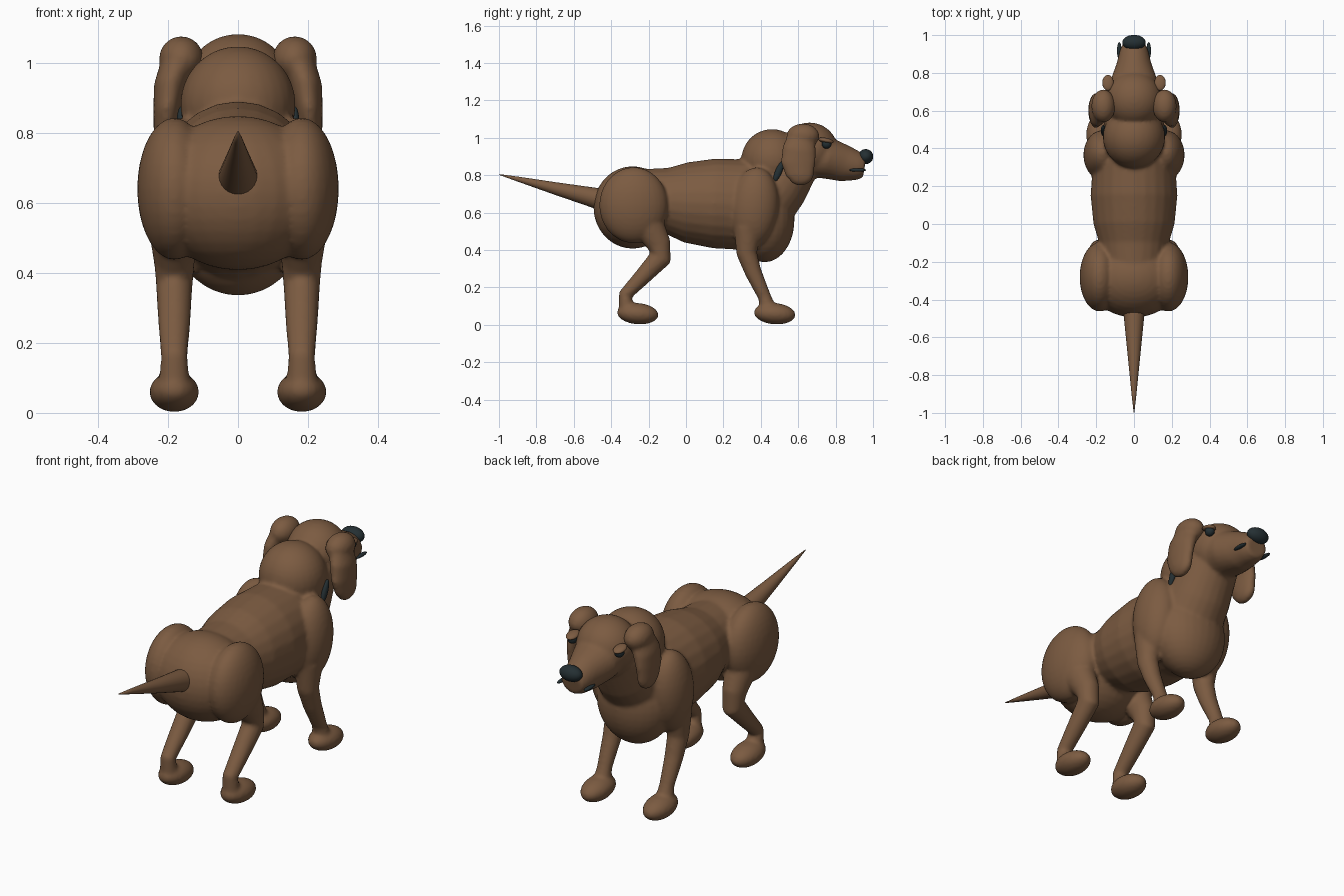
import bpy, bmesh, math
from mathutils import Vector, Matrix

cube = bpy.data.objects.get("Cube")
if cube:
    bpy.data.objects.remove(cube, do_unlink=True)


def material(name, rgb):
    m = bpy.data.materials.new(name)
    m.use_nodes = True
    m.diffuse_color = (*rgb, 1)
    bsdf = m.node_tree.nodes["Principled BSDF"]
    bsdf.inputs["Base Color"].default_value = (*rgb, 1)
    bsdf.inputs["Roughness"].default_value = 0.7
    return m


BROWN = material("brown coat", (0.2, 0.105, 0.053))
DARK = material("dark blue grey", (0.018, 0.029, 0.033))


def blob(bm, centre, radii, tilt=0.0):
    """Ellipsoid, tilted about the x axis."""
    mat = (Matrix.Translation(centre) @ Matrix.Rotation(tilt, 4, 'X')
           @ Matrix.Diagonal((*radii, 1)))
    bmesh.ops.create_uvsphere(bm, u_segments=28, v_segments=18, radius=1, matrix=mat)


def loft(bm, sections, sides=24):
    """Elliptical rings (x, y, z, half width, half depth) along a path."""
    pts = [Vector(s[:3]) for s in sections]
    rings = []
    for i, s in enumerate(sections):
        t = pts[min(i + 1, len(pts) - 1)] - pts[max(i - 1, 0)]
        n = Vector((0, -t.z, t.y)).normalized()
        ring = []
        for k in range(sides):
            a = math.tau * k / sides
            ring.append(bm.verts.new(pts[i] + Vector((s[3] * math.cos(a), 0, 0))
                                     + n * s[4] * math.sin(a)))
        rings.append(ring)
    faces = [bm.faces.new(rings[0]), bm.faces.new(rings[-1])]
    for a, b in zip(rings, rings[1:]):
        for k in range(sides):
            j = (k + 1) % sides
            faces.append(bm.faces.new((a[k], a[j], b[j], b[k])))
    bmesh.ops.recalc_face_normals(bm, faces=faces)


def finish(bm, name, mat, fuse=False, subdivide=0):
    me = bpy.data.meshes.new(name)
    bm.to_mesh(me)
    bm.free()
    me.materials.append(mat)
    me.shade_smooth()
    ob = bpy.data.objects.new(name, me)
    bpy.context.collection.objects.link(ob)
    if subdivide:
        ob.modifiers.new("round", 'SUBSURF').levels = subdivide
        ob.modifiers["round"].render_levels = subdivide
    if fuse:
        r = ob.modifiers.new("fuse", 'REMESH')
        r.mode = 'VOXEL'
        r.voxel_size = 0.01
        r.use_smooth_shade = True
        s = ob.modifiers.new("soften", 'SMOOTH')
        s.factor = 0.5
        s.iterations = 6
    return ob


def single(name, mat, centre, radii, tilt=0.0):
    bm = bmesh.new()
    blob(bm, centre, radii, tilt)
    return finish(bm, name, mat)


# Body: torso, pelvis, chest, neck, head and legs fused into one skin
body = bmesh.new()
torso = [(-0.3, 0.83, 0.5, 0.16), (-0.1, 0.84, 0.485, 0.185), (0, 0.87, 0.44, 0.215),
         (0.15, 0.89, 0.41, 0.23), (0.3, 0.887, 0.4, 0.22), (0.42, 0.86, 0.36, 0.2)]
snout = [(0.66, 1.02, 0.79, 0.12), (0.76, 1.0, 0.78, 0.125), (0.85, 0.96, 0.765, 0.092),
         (0.92, 0.925, 0.772, 0.075), (0.955, 0.9, 0.785, 0.06)]
for part in (torso, snout):
    loft(body, [(0, y, (t + b) / 2, w, (t - b) / 2) for y, t, b, w in part])
blob(body, (0, -0.285, 0.628), (0.25, 0.21, 0.22))
blob(body, (0, 0.42, 0.56), (0.2, 0.16, 0.225))
blob(body, (0, 0.46, 0.88), (0.165, 0.165, 0.167))
loft(body, [(0, 0.4, 0.62, 0.18, 0.17), (0, 0.5, 0.75, 0.165, 0.16),
            (0, 0.6, 0.89, 0.145, 0.13)])
blob(body, (0, 0.66, 0.94), (0.15, 0.15, 0.142))

for s in (-1, 1):
    x = 0.182 * s
    # Thigh, hind leg and paw
    blob(body, (x, -0.28, 0.64), (0.106, 0.184, 0.203))
    loft(body, [(x, -0.2, 0.53, 0.075, 0.085), (x, -0.145, 0.43, 0.058, 0.065),
                (x, -0.135, 0.36, 0.052, 0.06), (x, -0.235, 0.255, 0.046, 0.045),
                (x, -0.325, 0.16, 0.038, 0.037), (x, -0.315, 0.08, 0.045, 0.045)])
    blob(body, (x, -0.258, 0.06), (0.071, 0.112, 0.057), -0.08)
    # Shoulder, foreleg and paw
    blob(body, (0.168 * s, 0.365, 0.63), (0.1, 0.13, 0.213), -0.1)
    loft(body, [(x, 0.33, 0.52, 0.07, 0.075), (x, 0.325, 0.38, 0.052, 0.055),
                (x, 0.36, 0.28, 0.046, 0.045), (x, 0.42, 0.15, 0.037, 0.035),
                (x, 0.44, 0.08, 0.045, 0.045)])
    blob(body, (x, 0.474, 0.06), (0.071, 0.112, 0.057), -0.08)
finish(body, "body", BROWN, fuse=True)

# Tail
bm = bmesh.new()
loft(bm, [(0, -0.4, 0.658, 0.062, 0.062), (0, -0.49, 0.68, 0.054, 0.054),
          (0, -0.7, 0.73, 0.033, 0.033), (0, -0.9, 0.78, 0.013, 0.013),
          (0, -0.998, 0.804, 0.002, 0.002)])
finish(bm, "tail", BROWN)

# Nose
single("nose", DARK, (0, 0.961, 0.9), (0.062, 0.04, 0.04))

for s, side in ((-1, "right"), (1, "left")):
    # Floppy ear: round top and hanging flap
    bm = bmesh.new()
    blob(bm, (0.162 * s, 0.625, 1.01), (0.064, 0.088, 0.066))
    loft(bm, [(0.165 * s, 0.62, 1.02, 0.05, 0.07), (0.192 * s, 0.605, 0.94, 0.048, 0.09),
              (0.202 * s, 0.6, 0.87, 0.04, 0.093), (0.205 * s, 0.61, 0.8, 0.036, 0.075)])
    blob(bm, (0.205 * s, 0.613, 0.805), (0.035, 0.07, 0.06))
    finish(bm, side + "_ear", BROWN, fuse=True)
    # Eye, lid, lip line and collar end
    single(side + "_eye", DARK, (0.137 * s, 0.752, 0.968), (0.024, 0.026, 0.026))
    single(side + "_eyelid", BROWN, (0.138 * s, 0.748, 0.986), (0.03, 0.042, 0.014), -0.2)
    single(side + "_lip", DARK, (0.078 * s, 0.918, 0.828), (0.012, 0.045, 0.009))
    single(side + "_collar", DARK, (0.162 * s, 0.495, 0.82), (0.014, 0.018, 0.06), -0.4)
